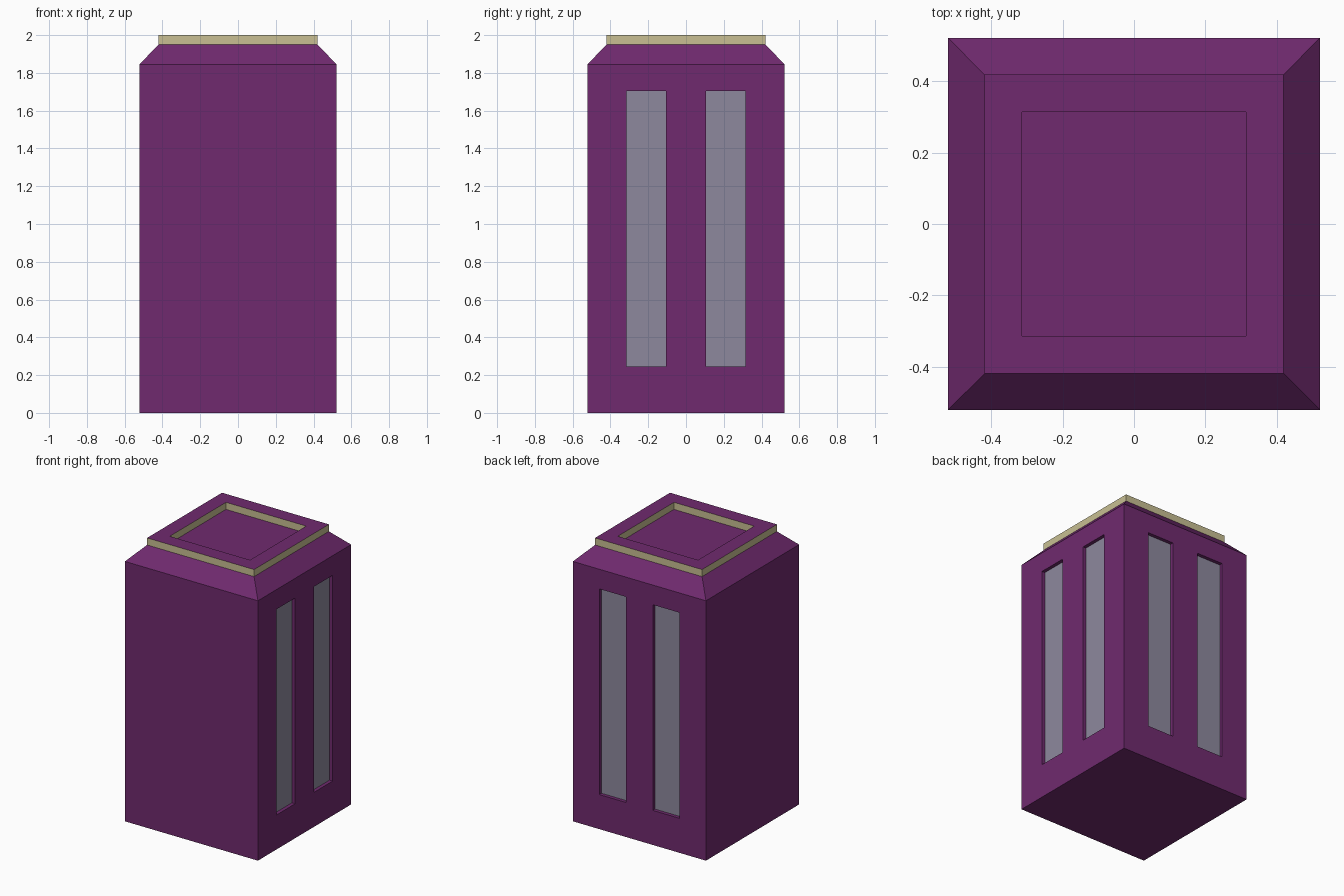
import bpy, bmesh

if "Cube" in bpy.data.objects:
    bpy.data.objects.remove(bpy.data.objects["Cube"])


def material(name, rgb):
    m = bpy.data.materials.new(name)
    m.diffuse_color = (*rgb, 1)
    m.use_nodes = True
    m.node_tree.nodes["Principled BSDF"].inputs["Base Color"].default_value = m.diffuse_color
    return m


PURPLE = material("purple", (0.16, 0.023, 0.157))
TAN = material("tan", (0.58, 0.52, 0.29))
GLASS = material("grey_glass", (0.27, 0.25, 0.34))


def add_object(name, bm, *mats):
    me = bpy.data.meshes.new(name)
    bm.to_mesh(me)
    bm.free()
    ob = bpy.data.objects.new(name, me)
    bpy.context.collection.objects.link(ob)
    for m in mats:
        me.materials.append(m)
    return ob


def square_loft(name, profile, mats, bands=None, cap=False):
    """Join square rings given as (half width, z); bands = material index per band."""
    bm = bmesh.new()
    rings = [[bm.verts.new((sx * h, sy * h, z))
              for sx, sy in ((-1, -1), (1, -1), (1, 1), (-1, 1))] for h, z in profile]
    for k, (a, b) in enumerate(zip(rings, rings[1:])):
        for i in range(4):
            j = (i + 1) % 4
            f = bm.faces.new((a[i], a[j], b[j], b[i]))
            f.material_index = bands[k] if bands else 0
    if cap:
        bm.faces.new(rings[0][::-1])
        bm.faces.new(rings[-1])
    return add_object(name, bm, *mats)


def box(name, lo, hi, *mats):
    bm = bmesh.new()
    bmesh.ops.create_cube(bm, size=1)
    for v in bm.verts:
        v.co = [l + (c + 0.5) * (h - l) for c, l, h in zip(v.co, lo, hi)]
    return add_object(name, bm, *mats)


H = 0.5225           # half width of the body
Z0, Z1 = 0.245, 1.705  # window bottom and top

# Body with sloped shoulder
body = square_loft("body", [(H, 0), (H, 1.845), (0.42, 1.95)], [PURPLE], cap=True)

# Raised roof rim: tan walls, purple top
square_loft("roof_rim", [(0.42, 1.95), (0.42, 2), (0.315, 2), (0.315, 1.95)],
            [PURPLE, TAN], bands=[1, 0, 1])


def window_box(name, side, centre, d0, d1, *mats):
    """Box spanning d0..d1 along the side's axis, in the right (+x) or back (+y) wall."""
    a, b = centre - 0.105, centre + 0.105
    if side == "right":
        return box(name, (d0, a, Z0), (d1, b, Z1), *mats)
    return box(name, (a, d0, Z0), (b, d1, Z1), *mats)


# Recessed tall windows, two each on the right and back walls
for side in ("right", "back"):
    for n, c in enumerate((-0.21, 0.21), 1):
        cutter = window_box("window_cutter", side, c, H - 0.03, H + 0.1, PURPLE)
        cutter.hide_render = True
        mod = body.modifiers.new("window", "BOOLEAN")
        mod.operation, mod.solver, mod.object = "DIFFERENCE", "EXACT", cutter
        bpy.context.view_layer.objects.active = body
        bpy.ops.object.modifier_apply(modifier=mod.name)
        bpy.data.objects.remove(cutter)
        window_box(f"{side}_window_pane_{n}", side, c, H - 0.03, H - 0.025, GLASS)
